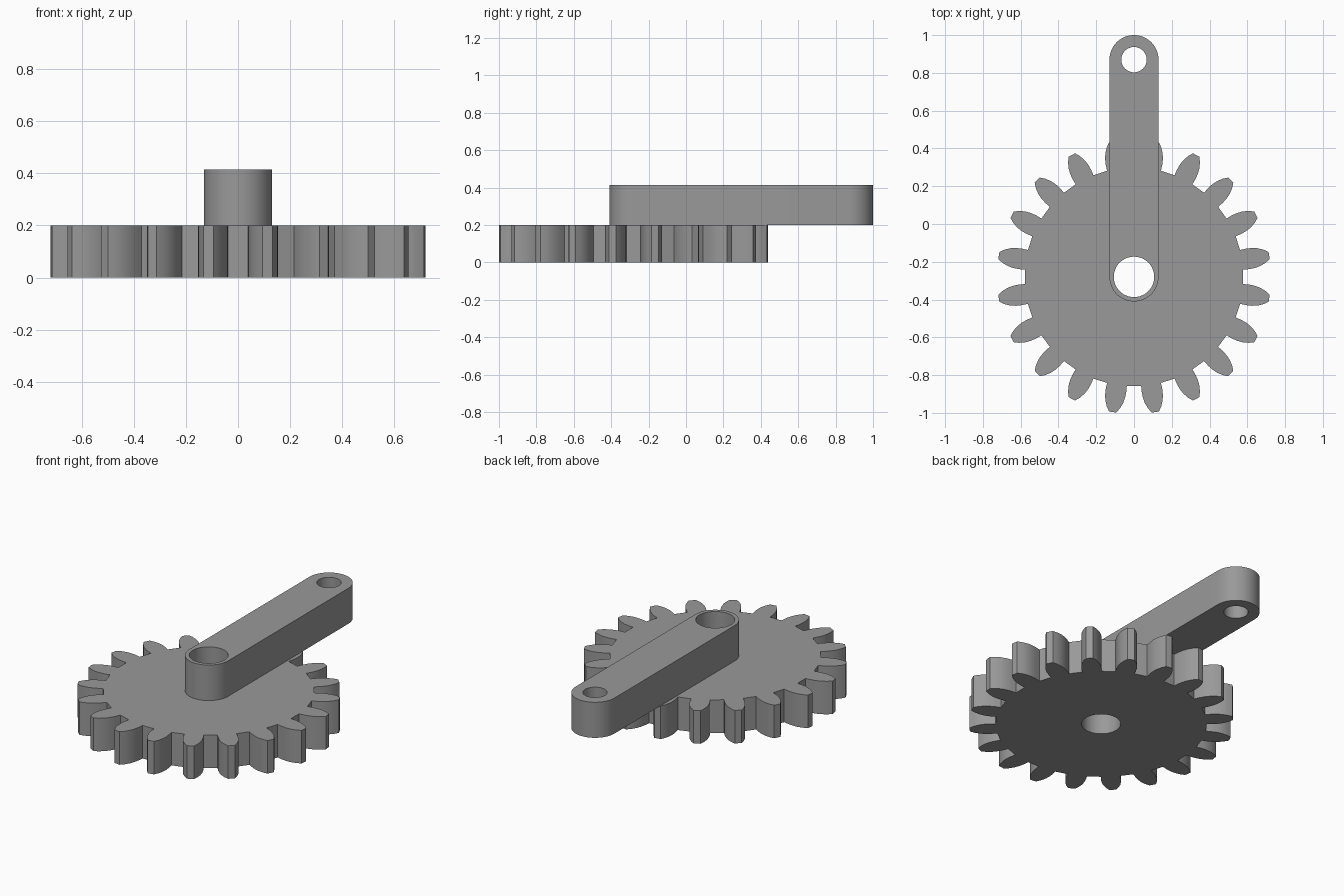
import bpy, bmesh
from math import sin, cos, pi, radians

if "Cube" in bpy.data.objects:
    bpy.data.objects.remove(bpy.data.objects["Cube"])

grey = bpy.data.materials.new("machined grey")
grey.use_nodes = True
colour = (0.32, 0.32, 0.32, 1)
grey.diffuse_color = colour
grey.node_tree.nodes["Principled BSDF"].inputs["Base Color"].default_value = colour

HUB_Y, PIN_Y = -0.28, 0.87
GEAR_TOP, ARM_TOP = 0.2, 0.415
TEETH = 20


def arc(cy, radius, start=0.0, sweep=2 * pi, steps=64, closed=True):
    count = steps if closed else steps + 1
    return [(radius * cos(start + sweep * i / steps),
             cy + radius * sin(start + sweep * i / steps)) for i in range(count)]


def plate(name, loops, z0, z1):
    """Extruded plate: the first loop is the outline, the others are holes."""
    bm = bmesh.new()
    rims = {z0: [], z1: []}
    for loop in loops:
        low, high = ([bm.verts.new((x, y, z)) for x, y in loop] for z in (z0, z1))
        for i in range(len(loop)):
            j = (i + 1) % len(loop)
            bm.faces.new((low[i], low[j], high[j], high[i]))
            rims[z0].append(bm.edges.get((low[i], low[j])))
            rims[z1].append(bm.edges.get((high[i], high[j])))
    for edges in rims.values():
        bmesh.ops.triangle_fill(bm, edges=edges, use_beauty=True, normal=(0, 0, 1))
    bmesh.ops.recalc_face_normals(bm, faces=bm.faces[:])
    mesh = bpy.data.meshes.new(name)
    bm.to_mesh(mesh)
    bm.free()
    mesh.materials.append(grey)
    obj = bpy.data.objects.new(name, mesh)
    bpy.context.collection.objects.link(obj)
    bpy.ops.object.select_all(action='DESELECT')
    obj.select_set(True)
    bpy.context.view_layer.objects.active = obj
    bpy.ops.object.shade_smooth_by_angle(angle=radians(25))
    return obj


# Tooth flank as (distance from hub, half width), mirrored for the other side
flank = [(0.577, 0.053), (0.61, 0.055), (0.64, 0.0535),
         (0.67, 0.0475), (0.70, 0.035), (0.7245, 0.019)]
tooth = [(r, -w) for r, w in flank] + [(r, w) for r, w in reversed(flank)]

gear_outline = []
for k in range(TEETH):
    a = 2 * pi * (k + 0.5) / TEETH
    gear_outline += [(r * cos(a) - w * sin(a), HUB_Y + r * sin(a) + w * cos(a))
                     for r, w in tooth]

# Gear wheel with its shaft bore
shaft_bore = arc(HUB_Y, 0.107)
plate("gear_wheel", [gear_outline, shaft_bore], 0, GEAR_TOP)

# Round-ended crank arm with the shaft bore and a smaller pin hole
arm_outline = (arc(PIN_Y, 0.13, 0, pi, 32, False)
               + arc(HUB_Y, 0.13, pi, pi, 32, False))
plate("crank_arm", [arm_outline, shaft_bore, arc(PIN_Y, 0.067)], GEAR_TOP, ARM_TOP)
